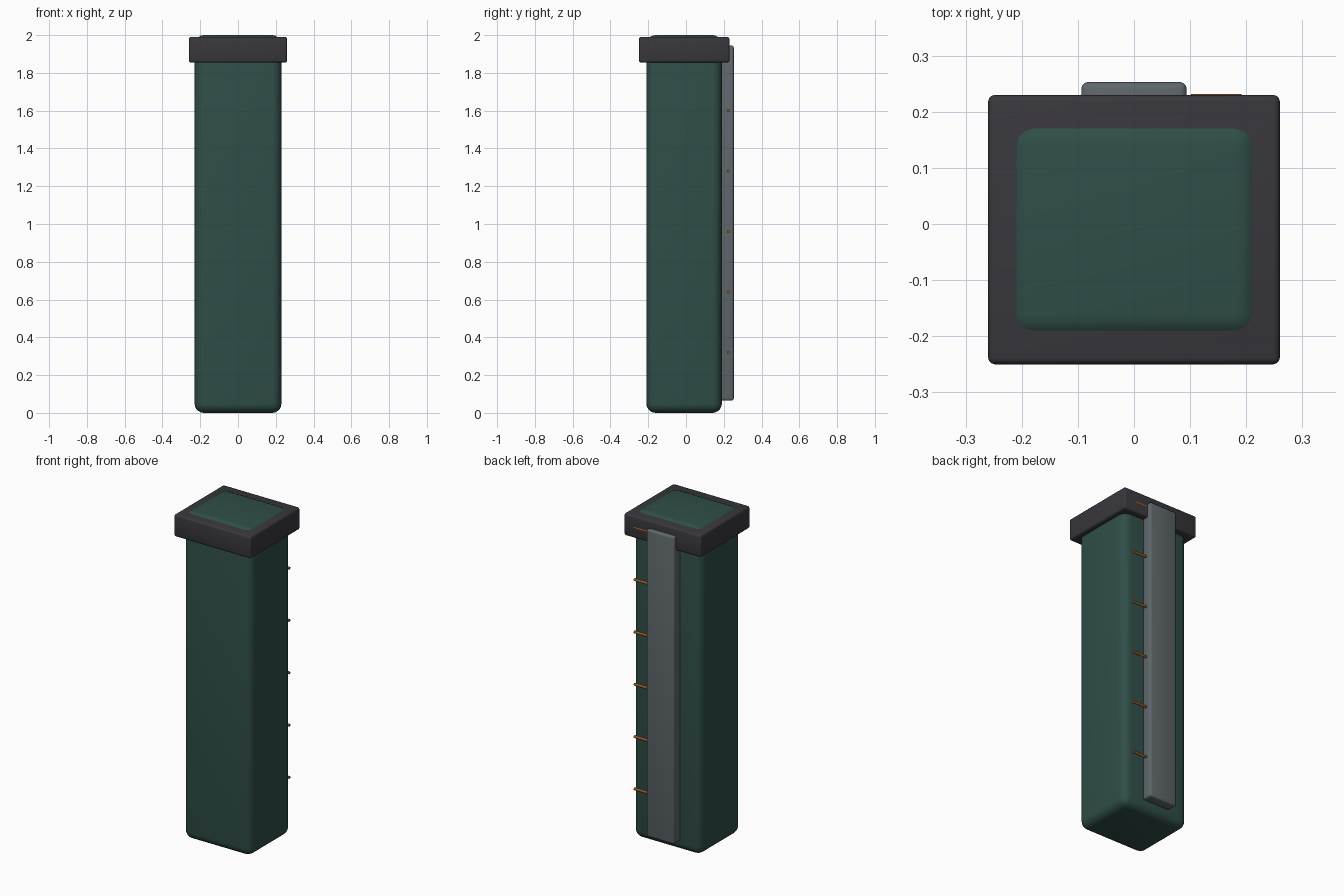
import bpy, math

if "Cube" in bpy.data.objects:
    bpy.data.objects.remove(bpy.data.objects["Cube"])


def material(name, rgb):
    m = bpy.data.materials.new(name)
    m.diffuse_color = (*rgb, 1.0)
    m.use_nodes = True
    m.node_tree.nodes["Principled BSDF"].inputs["Base Color"].default_value = m.diffuse_color
    return m


GREEN = material("dark green", (0.029, 0.076, 0.064))
BLACK = material("charcoal", (0.040, 0.038, 0.045))
STEEL = material("grey steel", (0.115, 0.135, 0.145))
COPPER = material("copper", (0.30, 0.10, 0.02))


def rounded_box(name, lo, hi, radius, segments, mat):
    """Bevelled box between two corners."""
    bpy.ops.mesh.primitive_cube_add(
        size=1, location=[(a + b) / 2 for a, b in zip(lo, hi)])
    ob = bpy.context.object
    ob.name = name
    ob.scale = [b - a for a, b in zip(lo, hi)]
    bpy.ops.object.transform_apply(location=False, rotation=False, scale=True)
    mod = ob.modifiers.new("bevel", 'BEVEL')
    mod.width = radius
    mod.segments = segments
    bpy.ops.object.modifier_apply(modifier=mod.name)
    bpy.ops.object.shade_smooth_by_angle(angle=math.radians(35))
    ob.data.materials.append(mat)
    return ob


# Tall body, its top just showing through the collar
rounded_box("body", (-0.23, -0.21, 0), (0.23, 0.19, 2.0), 0.05, 5, GREEN)

# Collar around the top
rounded_box("collar", (-0.26, -0.25, 1.855), (0.26, 0.23, 1.99), 0.012, 3, BLACK)

# Spine plate along the back
rounded_box("spine_plate", (-0.094, 0.185, 0.065), (0.094, 0.253, 1.945), 0.012, 3, STEEL)

# Small pins beside the spine
for i in range(6):
    bpy.ops.mesh.primitive_cylinder_add(
        vertices=12, radius=0.008, depth=0.09,
        location=(0.147, 0.224, 0.32 * (i + 1)), rotation=(0, math.pi / 2, 0))
    pin = bpy.context.object
    pin.name = f"pin_{i + 1}"
    bpy.ops.object.shade_smooth_by_angle(angle=math.radians(35))
    pin.data.materials.append(COPPER)
